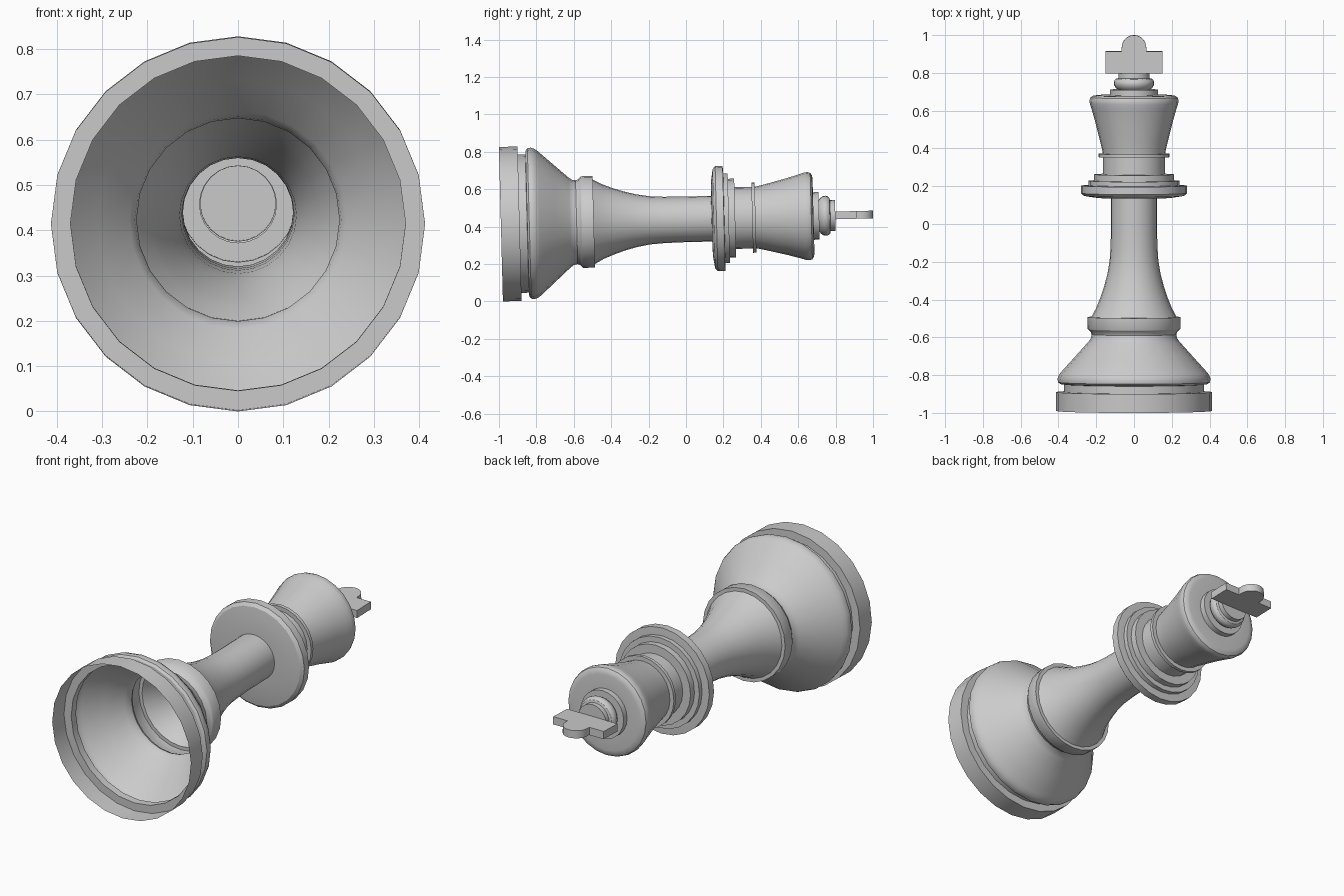
import bpy, bmesh, math
from mathutils import Matrix

SIDES = 24
# The piece lies on its side, its axis along +y and tipped up slightly
POSE = Matrix.Translation((0, 0, 0.4388)) @ Matrix.Rotation(math.radians(-88.5), 4, 'X')


def finish(name, bm):
    mesh = bpy.data.meshes.new(name)
    bm.to_mesh(mesh)
    bm.free()
    mesh.transform(POSE)
    ob = bpy.data.objects.new(name, mesh)
    bpy.context.collection.objects.link(ob)
    bpy.ops.object.select_all(action='DESELECT')
    ob.select_set(True)
    bpy.context.view_layer.objects.active = ob
    bpy.ops.object.shade_smooth_by_angle(angle=math.radians(32))
    return ob


def lathe(name, profile, cap=False):
    """Turn (radius, height) points into an open shell around the axis."""
    bm = bmesh.new()
    rings = []
    for r, t in profile:
        rings.append([bm.verts.new((r * math.cos(2 * math.pi * j / SIDES),
                                    r * math.sin(2 * math.pi * j / SIDES), t))
                      for j in range(SIDES)])
    for a, b in zip(rings, rings[1:]):
        for j in range(SIDES):
            k = (j + 1) % SIDES
            bm.faces.new((a[j], a[k], b[k], b[j]))
    if cap:
        bm.faces.new(rings[-1])
    return finish(name, bm)


# Hollow foot: rim, recessed step, rolled edge and cone
lathe("base", [(0.413, -0.99), (0.413, -0.89), (0.37, -0.89), (0.37, -0.85),
               (0.39, -0.848), (0.402, -0.838), (0.405, -0.82), (0.398, -0.8),
               (0.385, -0.783), (0.31, -0.7), (0.24, -0.622), (0.228, -0.605),
               (0.224, -0.585), (0.23, -0.57), (0.242, -0.56)])

# Band between foot and stem
lathe("lower_band", [(0.242, -0.56), (0.245, -0.555), (0.245, -0.493), (0.226, -0.493)])

# Flared stem
lathe("stem", [(0.226, -0.493), (0.2, -0.445), (0.178, -0.39), (0.158, -0.33),
               (0.141, -0.265), (0.129, -0.195), (0.124, -0.12), (0.122, -0.03),
               (0.122, 0.137)])

# Stacked collar discs
lathe("collar", [(0.122, 0.137), (0.2, 0.139), (0.265, 0.149), (0.281, 0.163),
                 (0.281, 0.203), (0.247, 0.205), (0.24, 0.205), (0.24, 0.229),
                 (0.211, 0.229), (0.211, 0.263), (0.165, 0.263), (0.165, 0.354),
                 (0.188, 0.354), (0.188, 0.372), (0.165, 0.372)])

# Flared head with a rounded upper rim
lathe("head", [(0.165, 0.372), (0.168, 0.39), (0.18, 0.44), (0.205, 0.54),
               (0.225, 0.61), (0.234, 0.638), (0.236, 0.655), (0.231, 0.67),
               (0.218, 0.679), (0.2, 0.682), (0.127, 0.682)])

# Top disc, bead and mount
lathe("finial", [(0.127, 0.682), (0.127, 0.712), (0.085, 0.712), (0.097, 0.721),
                 (0.105, 0.735), (0.107, 0.747), (0.104, 0.759), (0.095, 0.769),
                 (0.083, 0.772), (0.083, 0.798)], cap=True)

# Flat cross with a rounded tip
outline = [(-0.15, 0.798), (0.15, 0.798), (0.15, 0.915), (0.065, 0.915)]
outline += [(0.065 * math.cos(math.pi * i / 12), 0.935 + 0.065 * math.sin(math.pi * i / 12))
            for i in range(13)]
outline += [(-0.065, 0.915), (-0.15, 0.915)]
bm = bmesh.new()
face = bm.faces.new([bm.verts.new((x, -0.0205, t)) for x, t in outline])
ext = bmesh.ops.extrude_face_region(bm, geom=[face])
moved = [g for g in ext["geom"] if isinstance(g, bmesh.types.BMVert)]
bmesh.ops.translate(bm, vec=(0, 0.041, 0), verts=moved)
bmesh.ops.recalc_face_normals(bm, faces=bm.faces)
finish("cross", bm)
